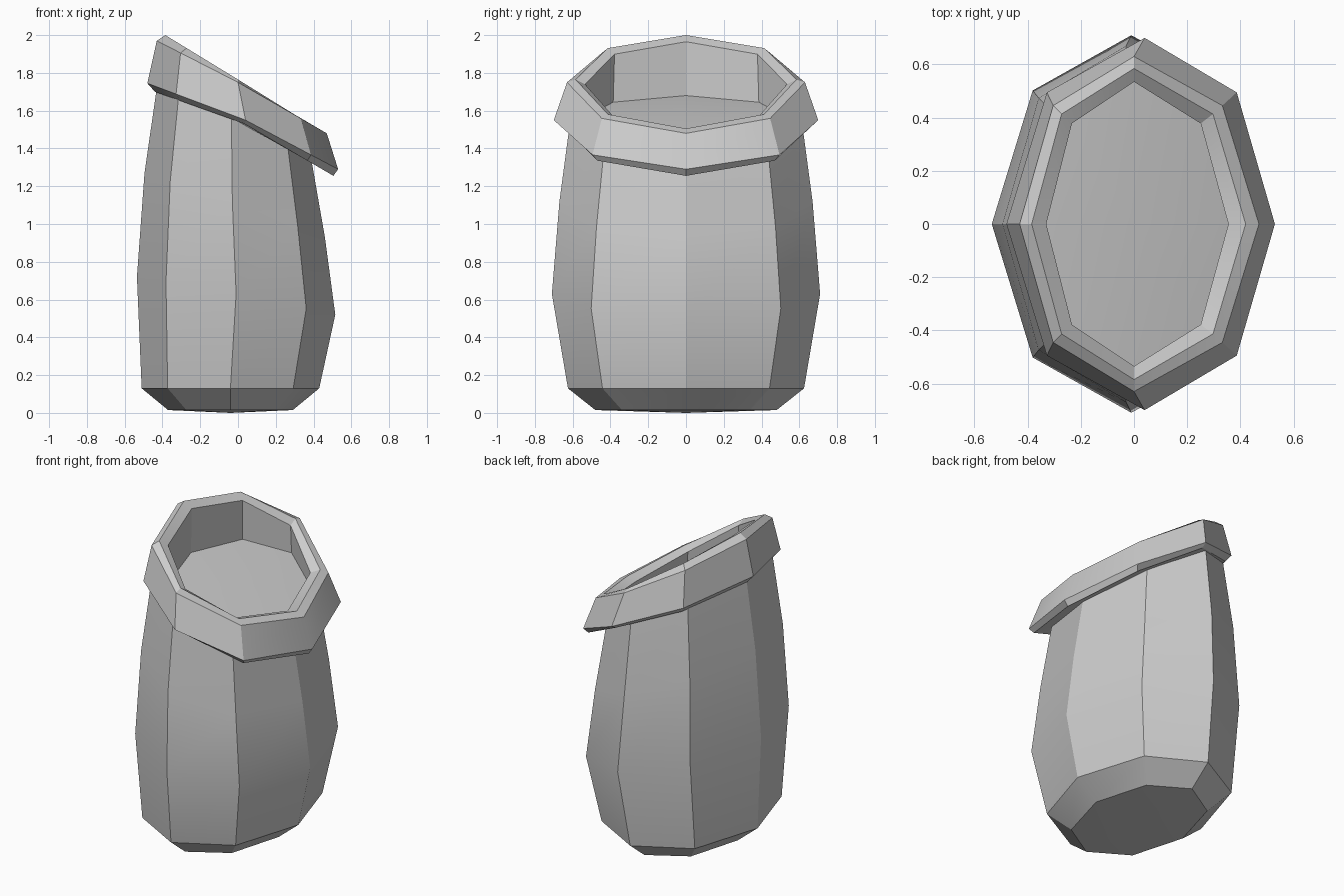
import bpy, bmesh, math

if "Cube" in bpy.data.objects:
    bpy.data.objects.remove(bpy.data.objects["Cube"])


def ring(bm, xl, xr, xm, y, zl, zm, zr):
    """Eight-sided tilted loop: left, right and middle x, half depth, then z at each."""
    verts = []
    for i in range(8):
        c, s = math.cos(i * math.pi / 4), math.sin(i * math.pi / 4)
        if c >= 0:
            x, z = xm + (xr - xm) * c, zm + (zr - zm) * c
        else:
            x, z = xm + (xm - xl) * c, zm + (zm - zl) * c
        verts.append(bm.verts.new((x, y * s, z)))
    return verts


def fan(bm, loop, centre):
    tip = bm.verts.new(centre)
    for i in range(8):
        bm.faces.new((loop[i], loop[(i + 1) % 8], tip))


def loft(name, profile, start=None, end=None):
    bm = bmesh.new()
    loops = [ring(bm, *p) for p in profile]
    for a, b in zip(loops, loops[1:]):
        for i in range(8):
            j = (i + 1) % 8
            bm.faces.new((a[i], a[j], b[j], b[i]))
    if start:
        fan(bm, loops[0], start)
    if end:
        fan(bm, loops[-1], end)
    bmesh.ops.recalc_face_normals(bm, faces=bm.faces[:])
    mesh = bpy.data.meshes.new(name)
    bm.to_mesh(mesh)
    bm.free()
    obj = bpy.data.objects.new(name, mesh)
    bpy.context.collection.objects.link(obj)
    bpy.ops.object.select_all(action='DESELECT')
    obj.select_set(True)
    bpy.context.view_layer.objects.active = obj
    bpy.ops.object.shade_smooth_by_angle(angle=math.radians(28))
    return obj


# Bulging sack body, its loops tilting more towards the top
loft("sack_body", [
    (-0.37, 0.29, -0.04, 0.48, 0.015, 0.015, 0.015),
    (-0.51, 0.43, -0.04, 0.625, 0.13, 0.13, 0.13),
    (-0.535, 0.515, -0.01, 0.71, 0.72, 0.63, 0.52),
    (-0.495, 0.46, -0.03, 0.67, 1.27, 1.12, 0.93),
    (-0.43, 0.385, -0.035, 0.61, 1.72, 1.57, 1.36),
], start=(-0.04, 0, 0), end=(-0.03, 0, 1.55))

# Rolled collar: underside, flared outside, rounded rim, inner wall, contents
loft("rolled_collar", [
    (-0.41, 0.37, -0.03, 0.59, 1.70, 1.56, 1.34),
    (-0.44, 0.505, 0.035, 0.665, 1.70, 1.53, 1.255),
    (-0.48, 0.53, 0.04, 0.70, 1.745, 1.55, 1.29),
    (-0.43, 0.47, 0.0, 0.63, 1.97, 1.75, 1.48),
    (-0.385, 0.42, 0.0, 0.585, 2.0, 1.765, 1.505),
    (-0.33, 0.355, 0.0, 0.535, 1.965, 1.74, 1.49),
    (-0.335, 0.375, 0.0, 0.545, 1.68, 1.56, 1.40),
], end=(0.01, 0, 1.57))
